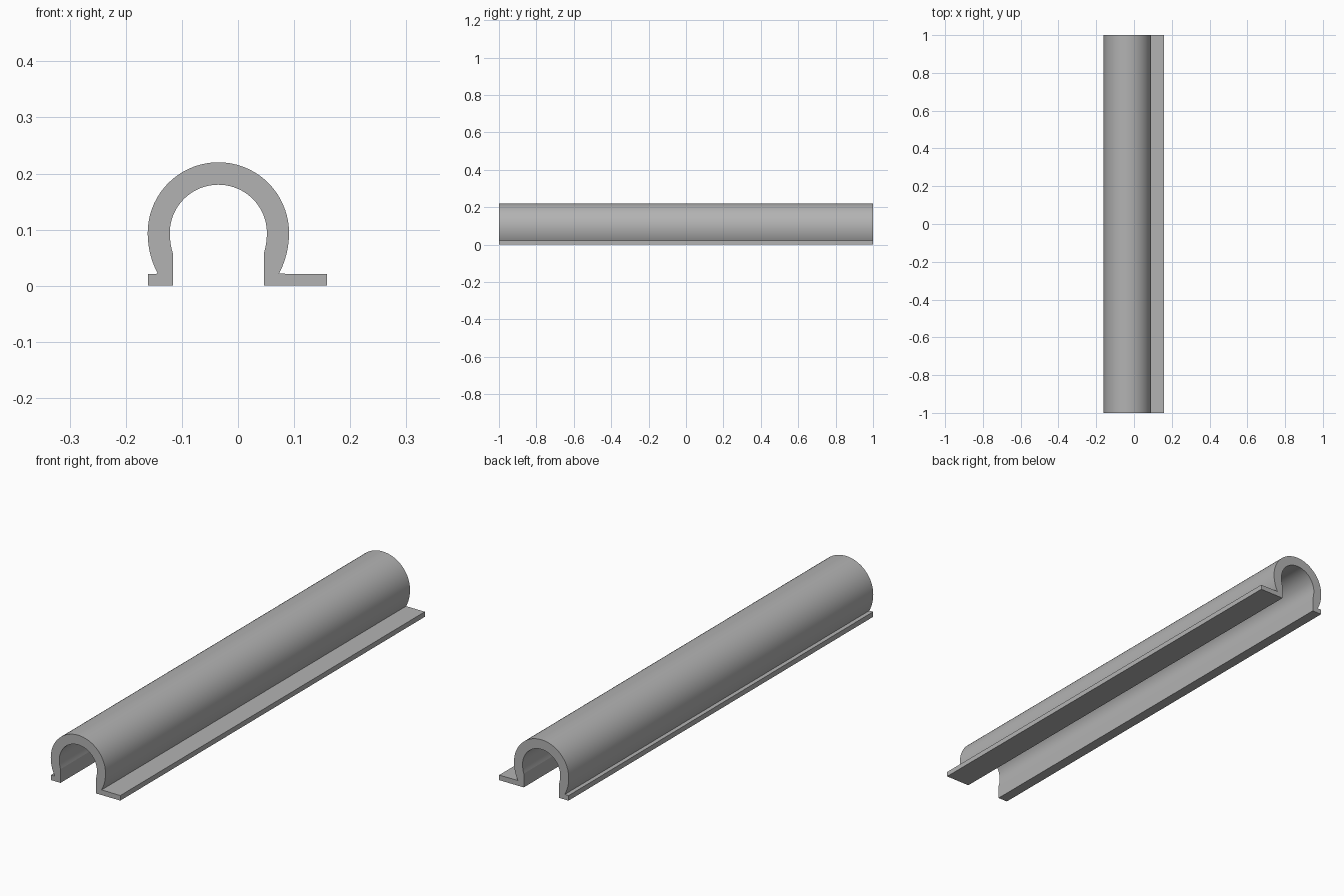
import bpy, bmesh, math

cube = bpy.data.objects.get("Cube")
if cube:
    bpy.data.objects.remove(cube)

LENGTH = 2.0
CX, CZ = -0.035, 0.094      # centre of the tube section
STEPS = 48


def arc(radius, top, drop, end, start_sign):
    """Arch over the centre, its legs stretched to `drop` below the centre."""
    pts = []
    for i in range(STEPS + 1):
        a = -end + (math.pi + 2 * end) * i / STEPS
        height = top if math.sin(a) >= 0 else drop
        pts.append((CX + radius * math.cos(a), CZ + height * math.sin(a)))
    return pts if start_sign > 0 else pts[::-1]


# Cross-section: outer arch, short left-hand lip, inner arch, wide flange
outer = arc(0.126, 0.126, 0.141, math.asin(0.515), 1)
inner = arc(0.0865, 0.086, 0.105, math.asin(0.351), -1)
lip = [(-0.16, 0.021), (-0.16, 0), (-0.116, 0)]
flange = [(0.046, 0), (0.159, 0), (0.159, 0.021)]
profile = outer + lip + inner + flange

# Extrude the section along the length
bm = bmesh.new()
section = bm.faces.new([bm.verts.new((x, -LENGTH / 2, z)) for x, z in profile])
new = bmesh.ops.extrude_face_region(bm, geom=[section], use_keep_orig=True)["geom"]
bmesh.ops.translate(bm, vec=(0, LENGTH, 0),
                    verts=[g for g in new if isinstance(g, bmesh.types.BMVert)])
bmesh.ops.recalc_face_normals(bm, faces=bm.faces)
mesh = bpy.data.meshes.new("channel_profile")
bm.to_mesh(mesh)
bm.free()

channel = bpy.data.objects.new("channel_profile", mesh)
bpy.context.collection.objects.link(channel)

# Plain grey
grey = bpy.data.materials.new("plain_grey")
grey.use_nodes = True
colour = (0.45, 0.45, 0.45, 1)
grey.diffuse_color = colour
grey.node_tree.nodes["Principled BSDF"].inputs["Base Color"].default_value = colour
mesh.materials.append(grey)

# Smooth arch, crisp corners
bpy.ops.object.select_all(action="DESELECT")
channel.select_set(True)
bpy.context.view_layer.objects.active = channel
bpy.ops.object.shade_smooth_by_angle(angle=math.radians(15))
